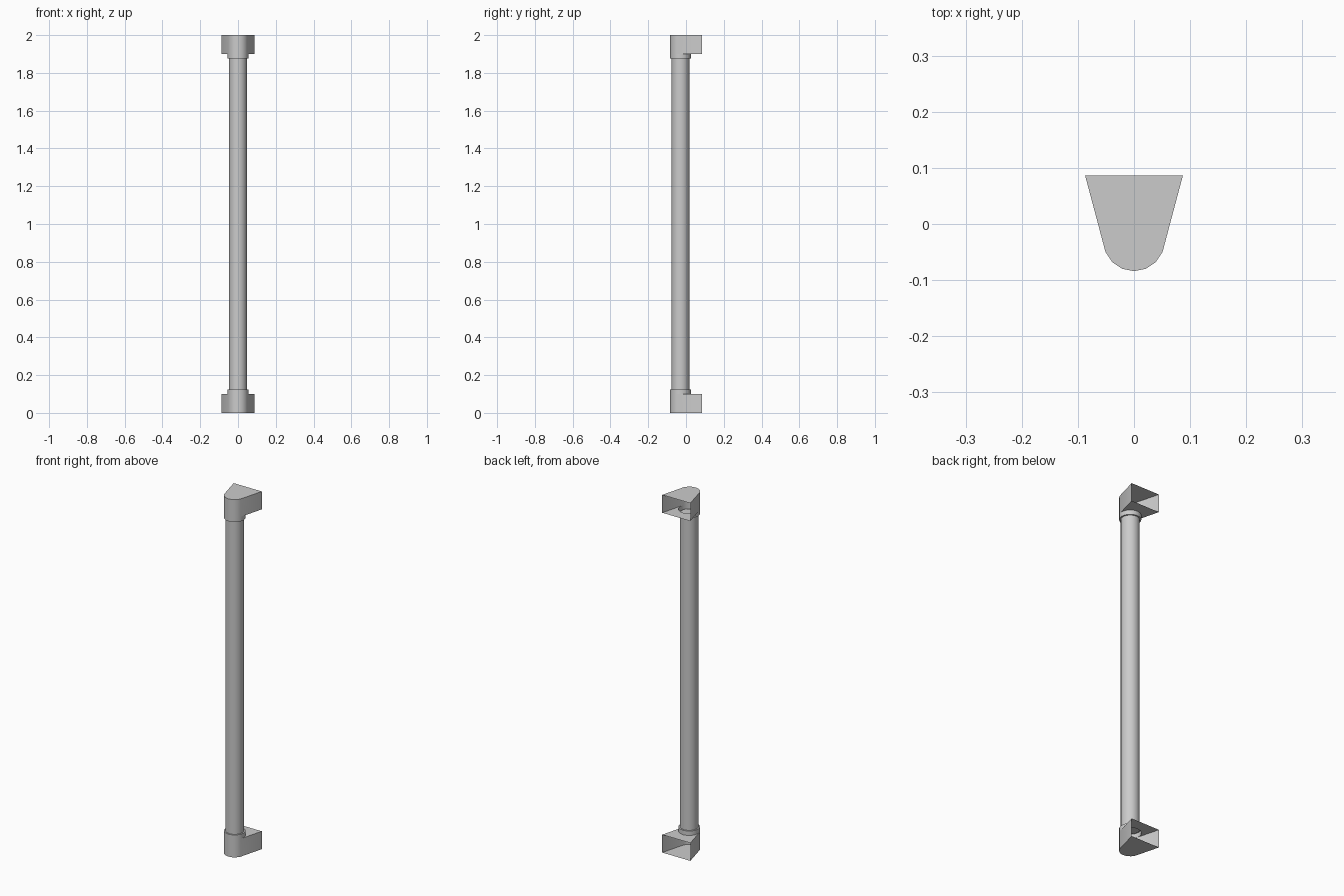
import bpy
import bmesh
from math import sin, cos, pi, radians

if "Cube" in bpy.data.objects:
    bpy.data.objects.remove(bpy.data.objects["Cube"], do_unlink=True)

HEIGHT = 2.0
SIDES = 16
AXIS_Y = -0.029
COLLAR_R, POLE_R = 0.055, 0.047
PLATE_Z, COLLAR_Z = 0.1, 0.125
BACK_X, BACK_Y = 0.087, 0.086

grey = bpy.data.materials.new("plain grey")
grey.use_nodes = True
colour = (0.6, 0.6, 0.6, 1)
grey.diffuse_color = colour
grey.node_tree.nodes["Principled BSDF"].inputs["Base Color"].default_value = colour


def circle(radius, first=0, last=SIDES - 1):
    """Points round the pole axis, step 0 at the front."""
    step = 2 * pi / SIDES
    return [(radius * sin(i * step), AXIS_Y - radius * cos(i * step))
            for i in range(first, last + 1)]


def ring(bm, points, z):
    return [bm.verts.new((x, y, z)) for x, y in points]


def skin(bm, a, b, closed=True):
    for i in range(len(a) if closed else len(a) - 1):
        j = (i + 1) % len(a)
        bm.faces.new((a[i], a[j], b[j], b[i]))


def finish(bm, name):
    bmesh.ops.remove_doubles(bm, verts=bm.verts, dist=0.0001)
    bmesh.ops.recalc_face_normals(bm, faces=bm.faces)
    mesh = bpy.data.meshes.new(name)
    bm.to_mesh(mesh)
    bm.free()
    mesh.materials.append(grey)
    obj = bpy.data.objects.new(name, mesh)
    bpy.context.collection.objects.link(obj)
    bpy.ops.object.select_all(action='DESELECT')
    obj.select_set(True)
    bpy.context.view_layer.objects.active = obj
    bpy.ops.object.shade_smooth_by_angle(angle=radians(30))


def bracket(name, flip):
    bm = bmesh.new()

    def z(height):
        return HEIGHT - height if flip else height

    # Rounded wedge: end plate and walls, open at the back
    nose = circle(COLLAR_R, -3, 3)
    outline = [(-BACK_X, BACK_Y)] + nose + [(BACK_X, BACK_Y)]
    outer = ring(bm, outline, z(0))
    inner = ring(bm, outline, z(PLATE_Z))
    bm.faces.new(outer)
    skin(bm, outer, inner, closed=False)

    # Inner plate, cut away around the collar
    rear = circle(COLLAR_R, 3, SIDES - 3)
    cut = [(-BACK_X, BACK_Y), (BACK_X, BACK_Y)] + rear
    bm.faces.new(ring(bm, cut, z(PLATE_Z)))

    # Collar and its rim
    low = ring(bm, circle(COLLAR_R), z(PLATE_Z))
    high = ring(bm, circle(COLLAR_R), z(COLLAR_Z))
    rim = ring(bm, circle(POLE_R), z(COLLAR_Z))
    skin(bm, low, high)
    skin(bm, high, rim)
    finish(bm, name)


# Round pole with closed ends
bm = bmesh.new()
bottom = ring(bm, circle(POLE_R), COLLAR_Z - 0.005)
top = ring(bm, circle(POLE_R), HEIGHT - COLLAR_Z + 0.005)
skin(bm, bottom, top)
bm.faces.new(bottom)
bm.faces.new(top)
finish(bm, "pole")

# Mirrored end brackets
bracket("bottom_bracket", False)
bracket("top_bracket", True)
